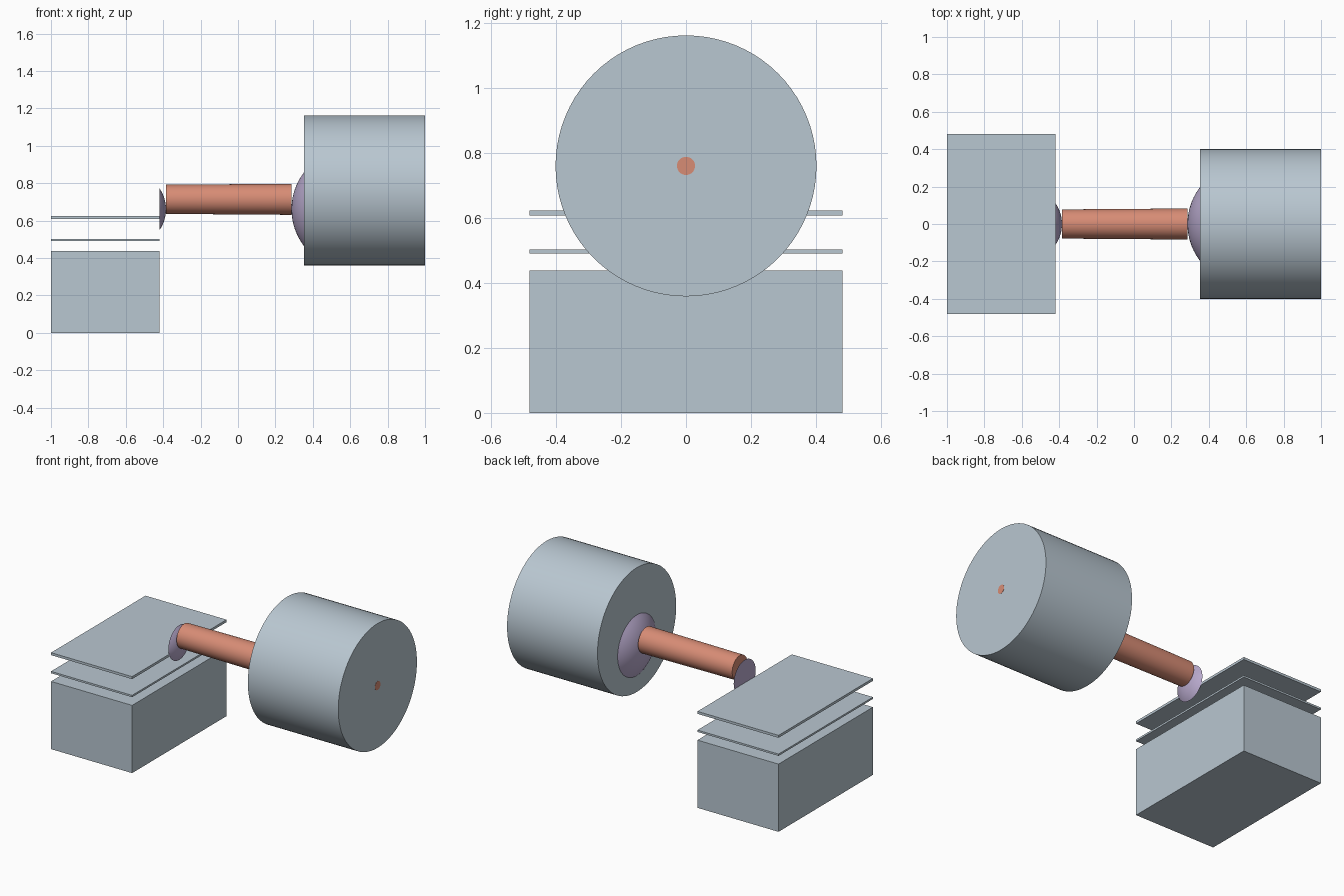
import bpy
from mathutils import Matrix, Vector
from math import pi, sin, cos, asin

cube = bpy.data.objects.get("Cube")
if cube:
    bpy.data.objects.remove(cube, do_unlink=True)


def material(name, rgb):
    mat = bpy.data.materials.new(name)
    mat.use_nodes = True
    mat.diffuse_color = (*rgb, 1)
    mat.node_tree.nodes["Principled BSDF"].inputs["Base Color"].default_value = (*rgb, 1)
    return mat


STEEL = material("pale steel blue", (0.485, 0.571, 0.638))
COPPER = material("copper orange", (0.68, 0.262, 0.178))
LILAC = material("soft lilac", (0.48, 0.40, 0.61))


def finish(obj, name, mat, smooth=True):
    obj.name = obj.data.name = name
    obj.data.materials.append(mat)
    if smooth:
        bpy.ops.object.shade_smooth_by_angle(angle=pi / 6)
    return obj


def slab(name, z0, z1):
    """Box over the shared rectangular footprint of the base."""
    bpy.ops.mesh.primitive_cube_add(size=1, location=(-0.71, 0, (z0 + z1) / 2))
    obj = bpy.context.object
    obj.data.transform(Matrix.Diagonal((0.58, 0.965, z1 - z0, 1)))
    finish(obj, name, STEEL, smooth=False)


def rod(name, x0, x1, z, r0, r1, mat, sides=64):
    """Straight or tapered solid lying along x."""
    bpy.ops.mesh.primitive_cone_add(vertices=sides, radius1=r0, radius2=r1, depth=x1 - x0,
                                    location=((x0 + x1) / 2, 0, z))
    obj = bpy.context.object
    obj.data.transform(Matrix.Rotation(pi / 2, 4, "Y"))
    finish(obj, name, mat)


def lens(name, flat_x, apex_x, z, radius, sides=64, rings=10):
    """Spherical cap with a flat closed back, its axis along x."""
    height = abs(apex_x - flat_x)
    way = 1 if apex_x > flat_x else -1
    ball = (radius ** 2 + height ** 2) / (2 * height)
    spread = asin(radius / ball)
    verts, faces = [], []
    for i in range(rings):
        a = spread * (1 - i / rings)
        for j in range(sides):
            t = 2 * pi * j / sides
            verts.append(Vector((way * (height - ball * (1 - cos(a))),
                                 ball * sin(a) * cos(t) * way, ball * sin(a) * sin(t))))
    verts.append(Vector((way * height, 0, 0)))
    faces.append(list(reversed(range(sides))))
    for j in range(sides):
        k = (j + 1) % sides
        for i in range(rings - 1):
            faces.append((i * sides + j, i * sides + k, (i + 1) * sides + k, (i + 1) * sides + j))
        faces.append(((rings - 1) * sides + j, (rings - 1) * sides + k, rings * sides))
    mesh = bpy.data.meshes.new(name)
    mesh.from_pydata(verts, [], faces)
    obj = bpy.data.objects.new(name, mesh)
    obj.location = (flat_x, 0, z)
    bpy.context.collection.objects.link(obj)
    bpy.ops.object.select_all(action="DESELECT")
    obj.select_set(True)
    bpy.context.view_layer.objects.active = obj
    finish(obj, name, LILAC)


# Base block with two floating plates above it
slab("base_block", 0, 0.438)
slab("middle_plate", 0.491, 0.503)
slab("top_plate", 0.608, 0.624)

# Large drum with a small pin showing flush in its outer end
rod("drum", 0.352, 0.999, 0.761, 0.402, 0.402, STEEL, 80)
rod("drum_pin", 0.95, 1.0, 0.761, 0.028, 0.028, COPPER, 32)

# Slightly flared shaft between the two lenses
rod("shaft", -0.385, 0.285, 0.714, 0.078, 0.083, COPPER)
lens("small_lens", -0.42, -0.385, 0.661, 0.112)
lens("large_lens", 0.352, 0.286, 0.661, 0.196)
